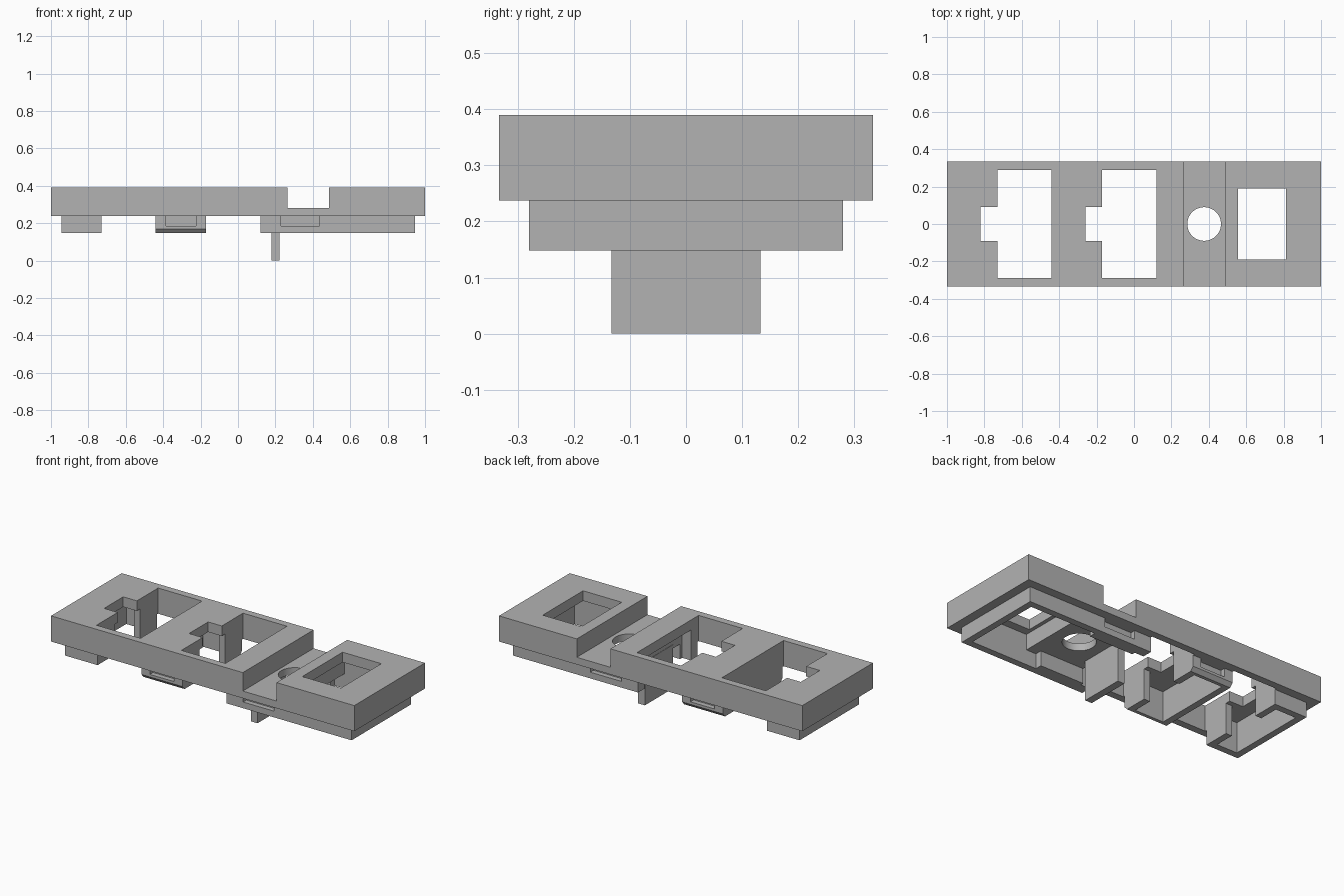
import bpy
import bmesh
import math
from mathutils import Matrix, Vector

old = bpy.data.objects.get("Cube")
if old:
    bpy.data.objects.remove(old, do_unlink=True)

grey = bpy.data.materials.new("plain_grey")
grey.use_nodes = True
colour = (0.45, 0.45, 0.45, 1)
grey.diffuse_color = colour
grey.node_tree.nodes["Principled BSDF"].inputs["Base Color"].default_value = colour


def make(name, bm):
    bmesh.ops.recalc_face_normals(bm, faces=bm.faces)
    mesh = bpy.data.meshes.new(name)
    bm.to_mesh(mesh)
    bm.free()
    mesh.materials.append(grey)
    obj = bpy.data.objects.new(name, mesh)
    bpy.context.collection.objects.link(obj)
    return obj


def box(name, x, y, z):
    """Box from (low, high) ranges on each axis."""
    spans = (x, y, z)
    bm = bmesh.new()
    centre = Vector([(a + b) / 2 for a, b in spans])
    size = Matrix.Diagonal([b - a for a, b in spans] + [1])
    bmesh.ops.create_cube(bm, size=1, matrix=Matrix.Translation(centre) @ size)
    return make(name, bm)


def combine(target, tool, operation):
    mod = target.modifiers.new(operation.lower(), 'BOOLEAN')
    mod.operation = operation
    mod.solver = 'EXACT'
    mod.object = tool
    bpy.context.view_layer.objects.active = target
    bpy.ops.object.modifier_apply(modifier=mod.name)
    bpy.data.objects.remove(tool, do_unlink=True)


def cut(x, y, z):
    combine(body, box("cutter", x, y, z), 'DIFFERENCE')


def sym(half):
    return (-half, half)


UNDER, RIM, CEILING, ABOVE = 0.237, 0.148, 0.33, 0.6

# Upper slab joined with the narrower rim below it
body = box("mounting_plate", sym(1), sym(0.333), (UNDER, 0.39))
combine(body, box("rim", sym(0.945), sym(0.28), (RIM, 0.3)), 'UNION')

# Two large openings, each with a small notch on its right
for left, right in ((-0.73, -0.44), (-0.17, 0.12)):
    cut((left, right), sym(0.29), (-0.1, ABOVE))
    cut((left - 0.09, left + 0.02), sym(0.09), (0.25, ABOVE))

# Hollow pockets under the top, open towards the openings
for left, right in ((-0.905, -0.77), (-0.40, -0.21), (0.535, 0.905)):
    cut((left, right), sym(0.24), (-0.1, CEILING))
for left, right, half in ((-0.80, -0.70, 0.12), (-0.25, -0.14, 0.12), (0.09, 0.18, 0.22)):
    cut((left, right), sym(half), (-0.1, CEILING))

# Cross groove, shallow cavity beneath it and the round hole
cut((0.265, 0.487), sym(0.5), (0.28, ABOVE))
cut((0.17, 0.48), sym(0.2), (-0.1, UNDER))
cut((0.47, 0.55), sym(0.24), (-0.1, UNDER))
bm = bmesh.new()
bmesh.ops.create_cone(bm, cap_ends=True, segments=48, radius1=0.09, radius2=0.09,
                      depth=1, matrix=Matrix.Translation((0.375, 0, 0.3)))
combine(body, make("cutter", bm), 'DIFFERENCE')

# Rectangular window at the left end
cut((0.557, 0.812), sym(0.19), (0.25, ABOVE))

# Catch recesses and bevelled lower edges on both long sides
for side in (-1, 1):
    y = sorted((side * 0.25, side * 0.4))
    for left, right in ((-0.385, -0.225), (0.23, 0.435)):
        cut((left, right), y, (0.185, UNDER))
    bm = bmesh.new()
    profile = ((0.28, 0.17), (0.26, RIM), (0.26, 0.1), (0.32, 0.1), (0.32, 0.17))
    face = bm.faces.new([bm.verts.new((-0.46, side * py, pz)) for py, pz in profile])
    extruded = bmesh.ops.extrude_face_region(bm, geom=[face])["geom"]
    verts = [v for v in extruded if isinstance(v, bmesh.types.BMVert)]
    bmesh.ops.translate(bm, verts=verts, vec=(0.31, 0, 0))
    combine(body, make("cutter", bm), 'DIFFERENCE')

# Downward tongue beside the groove
combine(body, box("tongue", (0.178, 0.222), sym(0.133), (0, 0.26)), 'UNION')

# Flat faces, with only the round hole smoothed
bpy.ops.object.select_all(action='DESELECT')
body.select_set(True)
bpy.context.view_layer.objects.active = body
bpy.ops.object.shade_smooth_by_angle(angle=math.radians(30))
